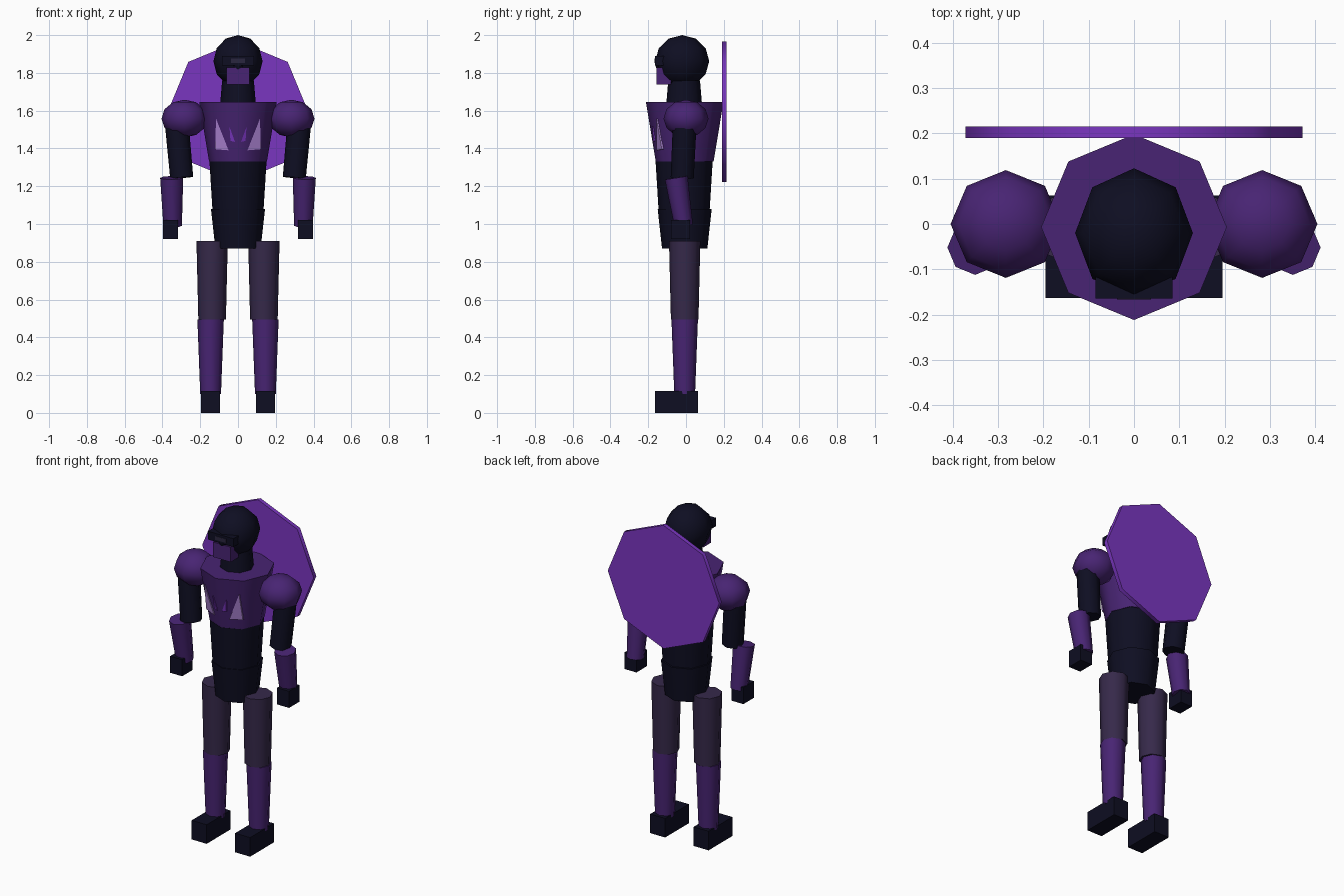
import bpy, bmesh, math
from mathutils import Vector, Matrix

cube = bpy.data.objects.get("Cube")
if cube:
    bpy.data.objects.remove(cube, do_unlink=True)


def material(name, rgb):
    """Flat material from an sRGB colour given in 0-255."""
    lin = [((c / 255 + 0.055) / 1.055) ** 2.4 if c > 10 else c / 255 / 12.92 for c in rgb]
    m = bpy.data.materials.new(name)
    m.use_nodes = True
    m.diffuse_color = (*lin, 1)
    m.node_tree.nodes["Principled BSDF"].inputs["Base Color"].default_value = (*lin, 1)
    return m


NAVY = material("dark_navy", (14, 14, 34))
ARMOUR = material("armour_purple", (72, 36, 115))
CLOTH = material("dusky_cloth", (54, 41, 74))
BRIGHT = material("bright_purple", (122, 54, 192))
PALE = material("pale_lilac", (172, 132, 212))
GLASS = material("visor_grey", (42, 38, 62))


def finish(name, bm, mat):
    bmesh.ops.recalc_face_normals(bm, faces=bm.faces)
    me = bpy.data.meshes.new(name)
    bm.to_mesh(me)
    bm.free()
    me.materials.append(mat)
    me.shade_smooth()
    me.set_sharp_from_angle(angle=math.radians(50))
    ob = bpy.data.objects.new(name, me)
    bpy.context.collection.objects.link(ob)
    return ob


def tube(name, mat, bottom, top, r_bottom, r_top, stretch_y=1):
    """Eight-sided tapered cylinder between two points."""
    a, b = Vector(bottom), Vector(top)
    bm = bmesh.new()
    bmesh.ops.create_cone(bm, cap_ends=True, segments=8, radius1=r_bottom,
                          radius2=r_top, depth=(b - a).length)
    turn = Vector((0, 0, 1)).rotation_difference(b - a).to_matrix().to_4x4()
    bm.transform(Matrix.Translation((a + b) / 2) @ turn @ Matrix.Diagonal((1, stretch_y, 1, 1)))
    return finish(name, bm, mat)


def ball(name, mat, centre, radii):
    bm = bmesh.new()
    bmesh.ops.create_uvsphere(bm, u_segments=8, v_segments=6, radius=1)
    bm.transform(Matrix.Translation(centre) @ Matrix.Diagonal((*radii, 1)))
    return finish(name, bm, mat)


def box(name, mat, low, high):
    lo, hi = Vector(low), Vector(high)
    bm = bmesh.new()
    bmesh.ops.create_cube(bm, size=1)
    bm.transform(Matrix.Translation((lo + hi) / 2) @ Matrix.Diagonal((*(hi - lo), 1)))
    return finish(name, bm, mat)


def chest_plate(name, mat, points, side):
    """Thin triangle lying on the sloping front of the chest."""
    bm = bmesh.new()
    rings = []
    for lift in (0.006, -0.003):
        ring = []
        for x, z in points:
            radius = 0.155 + 0.05 * (z - 1.33) / 0.315
            y = -0.007 - radius + x * math.tan(math.pi / 8) - lift
            ring.append(bm.verts.new((side * x, y, z)))
        rings.append(ring)
        bm.faces.new(ring)
    for i in range(3):
        j = (i + 1) % 3
        bm.faces.new((rings[0][i], rings[0][j], rings[1][j], rings[1][i]))
    return finish(name, bm, mat)


# Torso
tube("chest", ARMOUR, (0, -0.007, 1.33), (0, -0.007, 1.645), 0.153, 0.205)
tube("abdomen", NAVY, (0, -0.01, 1.07), (0, -0.01, 1.33), 0.135, 0.151)
tube("pelvis", NAVY, (0, -0.007, 0.87), (0, -0.007, 1.08), 0.12, 0.143)
tube("neck", NAVY, (0, -0.01, 1.64), (0, -0.01, 1.76), 0.094, 0.084)

# Head with visor and face mask
ball("head", NAVY, (0, -0.02, 1.862), (0.13, 0.143, 0.138))
box("visor", NAVY, (-0.085, -0.165, 1.84), (0.085, -0.09, 1.89))
box("visor_glint", GLASS, (-0.038, -0.167, 1.852), (0.038, -0.16, 1.875))
box("face_mask", ARMOUR, (-0.06, -0.155, 1.738), (0.06, -0.08, 1.828))
tube("nose_guard", NAVY, (0, -0.148, 1.8), (0, -0.148, 1.842), 0.002, 0.03, 0.5)

# Round shield on the back
tube("back_shield", BRIGHT, (0, 0.19, 1.595), (0, 0.215, 1.595), 0.372, 0.372)

# Mirrored parts
for side, word in ((1, "left"), (-1, "right")):
    s = side
    chest_plate(f"{word}_large_fang", PALE, ((0.116, 1.557), (0.05, 1.39), (0.122, 1.396)), s)
    chest_plate(f"{word}_small_fang", BRIGHT, ((0.045, 1.515), (0.016, 1.435), (0.04, 1.44)), s)
    # Arm
    ball(f"{word}_shoulder", ARMOUR, (s * 0.283, 0, 1.558), (0.122, 0.119, 0.1))
    tube(f"{word}_upper_arm", NAVY, (s * 0.298, -0.02, 1.245), (s * 0.324, -0.007, 1.53), 0.061, 0.063)
    tube(f"{word}_forearm", ARMOUR, (s * 0.346, -0.012, 0.99), (s * 0.351, -0.052, 1.245), 0.049, 0.061)
    box(f"{word}_hand", NAVY, (s * 0.357 - 0.04, -0.08, 0.92), (s * 0.357 + 0.04, 0.02, 1.02))
    # Leg
    tube(f"{word}_thigh", CLOTH, (s * 0.137, -0.007, 0.495), (s * 0.137, -0.007, 0.91), 0.073, 0.083)
    tube(f"{word}_shin", ARMOUR, (s * 0.145, -0.007, 0.1), (s * 0.145, -0.007, 0.495), 0.055, 0.07)
    box(f"{word}_foot", NAVY, (s * 0.145 - 0.05, -0.163, 0), (s * 0.145 + 0.05, 0.063, 0.115))
